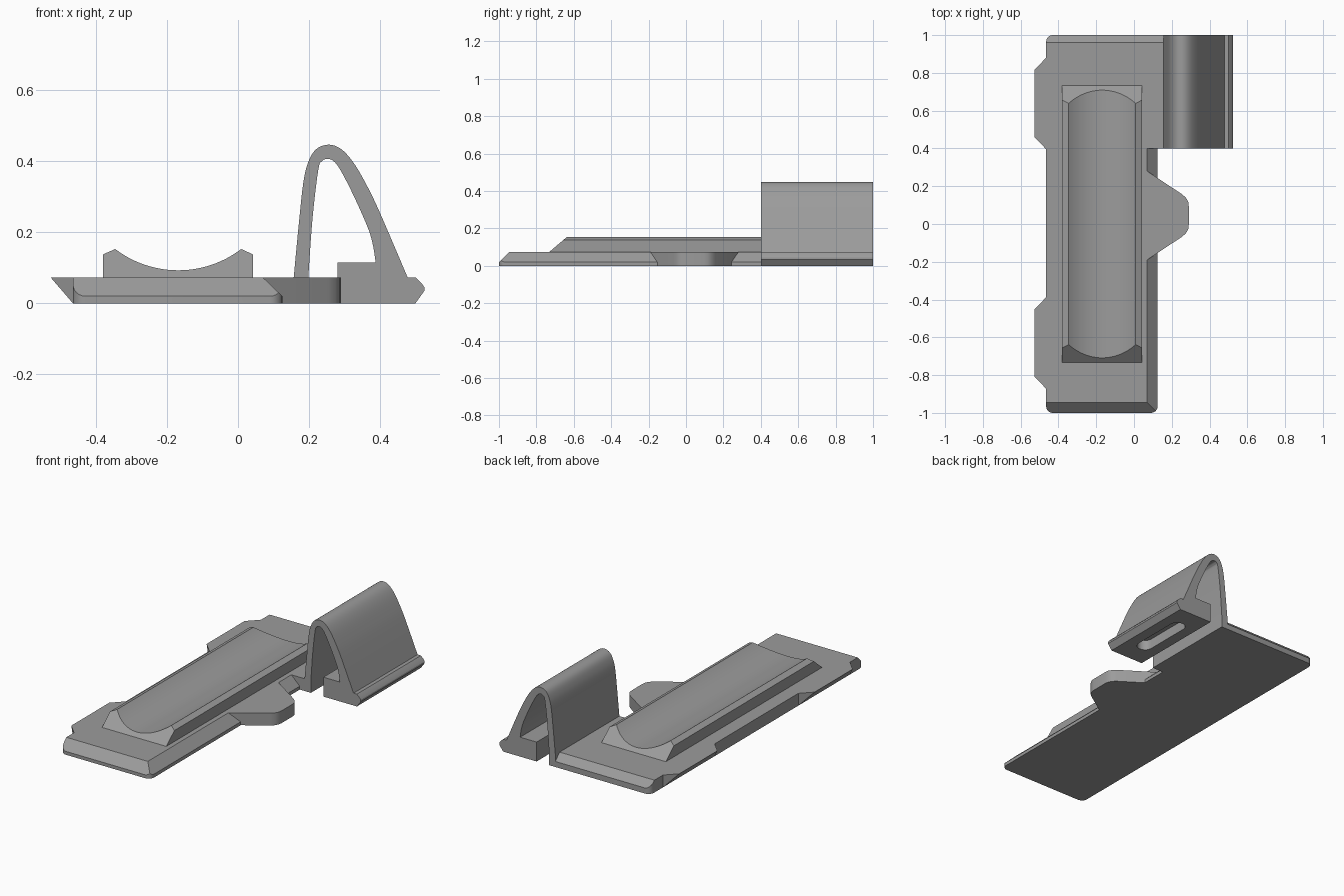
import bpy, bmesh, math
from mathutils import Vector

if "Cube" in bpy.data.objects:
    bpy.data.objects.remove(bpy.data.objects["Cube"])

grey = bpy.data.materials.new("mid_grey")
grey.diffuse_color = (0.33, 0.33, 0.33, 1)
grey.use_nodes = True
grey.node_tree.nodes["Principled BSDF"].inputs["Base Color"].default_value = grey.diffuse_color
T = 0.073  # plate thickness


def finish(bm, name, smooth=True):
    bmesh.ops.recalc_face_normals(bm, faces=bm.faces)
    me = bpy.data.meshes.new(name)
    bm.to_mesh(me)
    bm.free()
    me.materials.append(grey)
    ob = bpy.data.objects.new(name, me)
    bpy.context.collection.objects.link(ob)
    bpy.ops.object.select_all(action='DESELECT')
    ob.select_set(True)
    bpy.context.view_layer.objects.active = ob
    if smooth:
        bpy.ops.object.shade_smooth_by_angle(angle=math.radians(28))
    return ob


def bridge(a, b):
    """Closed solid between two matching loops of points."""
    bm = bmesh.new()
    va, vb = [bm.verts.new(p) for p in a], [bm.verts.new(p) for p in b]
    bm.faces.new(va)
    bm.faces.new(vb)
    for i in range(len(va)):
        j = (i + 1) % len(va)
        bm.faces.new((va[i], va[j], vb[j], vb[i]))
    return bm


def prism_z(pts, z0, z1):
    return bridge([(x, y, z0) for x, y in pts], [(x, y, z1) for x, y in pts])


def arc(cx, cy, r, a0, a1, n):
    return [(cx + r * math.cos(math.radians(a0 + (a1 - a0) * i / n)),
             cy + r * math.sin(math.radians(a0 + (a1 - a0) * i / n))) for i in range(n + 1)]


def chamfer(bm, co, no):
    """Slice off everything beyond a plane and cap the cut."""
    res = bmesh.ops.bisect_plane(bm, geom=bm.verts[:] + bm.edges[:] + bm.faces[:],
                                 plane_co=co, plane_no=no, clear_outer=True)
    cut = [e for e in res['geom_cut'] if isinstance(e, bmesh.types.BMEdge)]
    bmesh.ops.holes_fill(bm, edges=cut, sides=0)


def spline(pts, n=5):
    """Smooth curve through points."""
    P = [Vector(p) for p in pts]
    P = [2 * P[0] - P[1]] + P + [2 * P[-1] - P[-2]]
    out = []
    for i in range(1, len(P) - 2):
        a, b, c, d = P[i - 1:i + 3]
        for k in range(n):
            t = k / n
            out.append(tuple(0.5 * (2 * b + (c - a) * t + (2 * a - 5 * b + 4 * c - d) * t * t
                                    + (3 * b - a - 3 * c + d) * t ** 3)))
    return out + [tuple(P[-2])]


# Base plate with rounded corners and sloped front, right and back edges
r = 0.035
outline = (arc(-0.465 + r, -1 + r, r, 180, 270, 6) + arc(0.125 - r, -1 + r, r, 270, 360, 6)
           + [(0.125, 1)] + arc(-0.465 + r, 1 - r, r, 90, 180, 6))
bm = prism_z(outline, 0, T)
chamfer(bm, (0, -0.945, T), (0, -0.053, 0.055))
chamfer(bm, (0.07, 0, T), (0.053, 0, 0.055))
chamfer(bm, (0, 0.96, T), (0, 1, 1))
finish(bm, "base_plate")

# Plate extension that carries the spring clip
bm = prism_z([(0.04, 0.4), (0.16, 0.4), (0.16, 1), (0.04, 1)], 0, T)
chamfer(bm, (0, 0.96, T), (0, 1, 1))
finish(bm, "clip_mount", False)

# Pointed side tongue
half = [(0.06, 0.242), (0.07, 0.235), (0.255, 0.112), (0.275, 0.094), (0.287, 0.073), (0.29, 0.05)]
tongue = [(x, 0.045 + y) for x, y in half] + [(x, 0.045 - y) for x, y in reversed(half)]
finish(prism_z(tongue, 0, T), "side_tongue")

# Two undercut tabs on the left edge
for name, yc in (("back_tab", 0.638), ("front_tab", -0.63)):
    bm = bmesh.new()
    top = [bm.verts.new((x, yc + y, T)) for x, y in
           ((-0.465, 0.242), (-0.528, 0.178), (-0.528, -0.178), (-0.465, -0.242))]
    low = [bm.verts.new((-0.465, yc + y, 0)) for y in (0.242, -0.242)]
    for f in (top, (top[0], low[0], top[1]), (top[1], low[0], low[1], top[2]),
              (top[2], low[1], top[3]), (top[0], top[3], low[1], low[0])):
        bm.faces.new(f)
    finish(bm, name, False)

# Raised cradle with a concave top and sloped ends
R = (0.1775 ** 2 + 0.06 ** 2) / (2 * 0.06)
a = math.degrees(math.asin(0.1775 / R))
cradle = ([(-0.38, T), (-0.38, 0.138)] + arc(-0.1685, 0.093 + R, R, 270 - a, 270 + a, 24)
          + [(0.042, 0.138), (0.042, T)])


def cradle_end(side):
    return [(x, side * (0.732 - (z - T) * 1.17), z) for x, z in cradle]


finish(bridge(cradle_end(-1), cradle_end(1)), "cradle")

# Arched spring clip with its foot
outer = spline([(0.157, T), (0.170, 0.21), (0.184, 0.34), (0.198, 0.398), (0.220, 0.434),
                (0.255, 0.447), (0.290, 0.435), (0.325, 0.397), (0.362, 0.334),
                (0.400, 0.255), (0.478, T)])
inner = spline([(0.388, 0.115), (0.380, 0.165), (0.365, 0.215), (0.325, 0.305), (0.290, 0.373),
                (0.270, 0.400), (0.252, 0.407), (0.236, 0.400), (0.226, 0.375),
                (0.210, 0.24), (0.198, T)])
foot = [(0.50, T), (0.517, 0.057), (0.525, 0.045), (0.525, 0.035), (0.50, 0), (0.28, 0), (0.28, 0.115)]
clip = [(0.157, 0)] + outer + foot + inner + [(0.198, 0)]
clip_ob = finish(bridge([(x, 0.4, z) for x, z in clip], [(x, 1, z) for x, z in clip]),
                 "spring_clip", False)

# Rounded slot in the underside of the foot
slot = arc(0.39, 0.84, 0.045, 0, 180, 10) + arc(0.39, 0.56, 0.045, 180, 360, 10)
cutter = finish(prism_z(slot, -0.05, 0.06), "slot_cutter", False)
cutter.hide_render = True
bpy.context.view_layer.objects.active = clip_ob
mod = clip_ob.modifiers.new("slot", 'BOOLEAN')
mod.object = cutter
mod.solver = 'EXACT'
bpy.ops.object.modifier_apply(modifier=mod.name)
bpy.data.objects.remove(cutter)
bpy.ops.object.select_all(action='DESELECT')
clip_ob.select_set(True)
bpy.ops.object.shade_smooth_by_angle(angle=math.radians(28))
